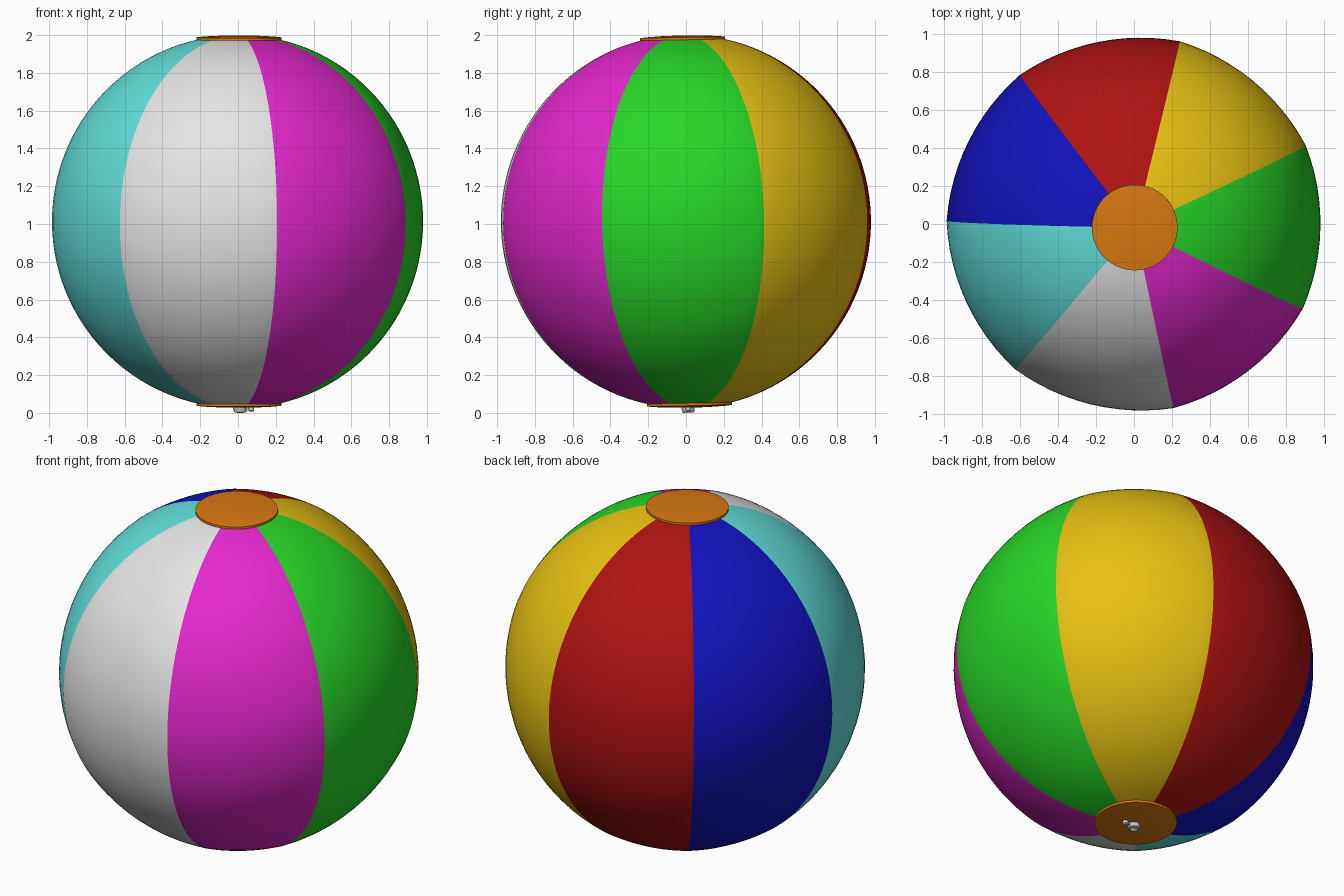
import bpy, bmesh, math
from mathutils import Matrix, Vector

if "Cube" in bpy.data.objects:
    bpy.data.objects.remove(bpy.data.objects["Cube"])

CENTRE = Vector((0.004, 0, 1.013))
TILT = math.radians(1.1)          # ball leans very slightly to the front
PANELS, STEPS, RINGS = 7, 12, 48
CAP_R = 0.225


def material(name, rgb):
    m = bpy.data.materials.new(name)
    m.diffuse_color = (*rgb, 1)
    m.use_nodes = True
    m.node_tree.nodes["Principled BSDF"].inputs["Base Color"].default_value = m.diffuse_color
    return m


panel_mats = [
    material("green", (0.02, 0.67, 0.02)),
    material("yellow", (0.80, 0.53, 0.006)),
    material("red", (0.43, 0.006, 0.006)),
    material("blue", (0.006, 0.006, 0.52)),
    material("turquoise", (0.12, 0.74, 0.70)),
    material("white", (0.78, 0.78, 0.78)),
    material("magenta", (0.78, 0.02, 0.61)),
]
orange = material("orange", (0.70, 0.19, 0.006))
grey = material("light grey", (0.62, 0.62, 0.62))


def make_object(name, bm, mats):
    bmesh.ops.recalc_face_normals(bm, faces=bm.faces)
    mesh = bpy.data.meshes.new(name)
    bm.to_mesh(mesh)
    bm.free()
    for m in mats:
        mesh.materials.append(m)
    ob = bpy.data.objects.new(name, mesh)
    bpy.context.collection.objects.link(ob)
    ob.location = CENTRE
    ob.rotation_euler = (TILT, 0, 0)
    bpy.ops.object.select_all(action='DESELECT')
    ob.select_set(True)
    bpy.context.view_layer.objects.active = ob
    bpy.ops.object.shade_smooth_by_angle(angle=math.radians(35))
    return ob


def lathe(profile, segments=64, at=(0, 0, 0)):
    """Revolve an (r, z) profile about z; points at r = 0 become poles."""
    bm = bmesh.new()
    verts = [bm.verts.new((r, 0, z)) for r, z in profile]
    edges = [bm.edges.new(p) for p in zip(verts, verts[1:])]
    bmesh.ops.spin(bm, geom=verts + edges, cent=(0, 0, 0), axis=(0, 0, 1),
                   angle=2 * math.pi, steps=segments)
    bmesh.ops.remove_doubles(bm, verts=bm.verts, dist=1e-5)
    bmesh.ops.translate(bm, verts=bm.verts, vec=at)
    return bm


# Ball: seven gores, seams slightly fuller than the panel middles
bm = bmesh.new()
start = math.radians(-26.7)
n = PANELS * STEPS
pole = math.asin(0.215 / 0.98)
rings = []
for i in range(RINGS + 1):
    phi = pole + (math.pi - 2 * pole) * i / RINGS
    ring = []
    for j in range(n):
        t = 2 * (j % STEPS) / STEPS - 1
        r = (0.976 + 0.013 * t * t) * math.sin(phi)
        a = start + 2 * math.pi * j / n
        ring.append(bm.verts.new((r * math.cos(a), r * math.sin(a), 0.988 * math.cos(phi))))
    rings.append(ring)
for a, b in zip(rings, rings[1:]):
    for j in range(n):
        k = (j + 1) % n
        f = bm.faces.new((a[j], b[j], b[k], a[k]))
        f.material_index = j // STEPS
make_object("ball_panels", bm, panel_mats)

# Orange end discs, top and bottom
cap = [(0, 0.986), (0.10, 0.984), (0.19, 0.979), (CAP_R, 0.975), (CAP_R, 0.962), (0, 0.962)]
for name, s in (("top_cap", 1), ("bottom_cap", -1)):
    make_object(name, lathe([(r, s * z) for r, z in cap]), [orange])

# Inflation valve: hollow stub, strap and stopper on the bottom disc
stub = [(0.018, -0.980), (0.018, -1.008), (0.024, -1.012), (0.032, -1.008), (0.036, -0.980)]
make_object("valve_stub", lathe(stub, 24, (0.008, -0.008, 0)), [grey])

bm = bmesh.new()
bmesh.ops.create_cube(bm, size=1, matrix=Matrix.Translation((0.02, -0.008, -0.994))
                      @ Matrix.Diagonal((0.10, 0.022, 0.010, 1)))
make_object("valve_strap", bm, [grey])

plug = [(0, -0.980), (0.016, -0.980), (0.016, -1.000), (0.011, -1.005), (0, -1.005)]
make_object("valve_stopper", lathe(plug, 20, (0.066, -0.008, 0)), [grey])
